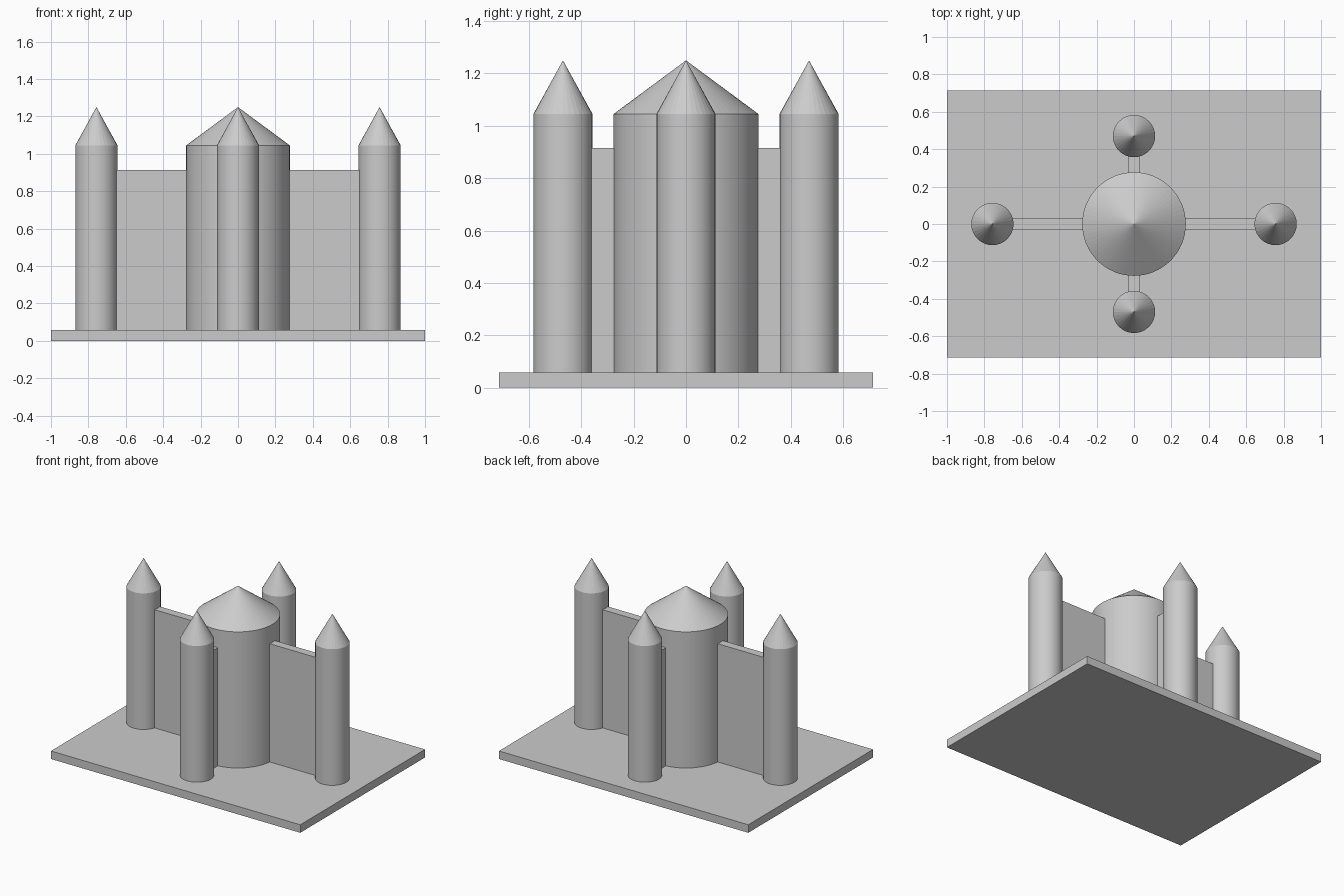
import bpy
from math import atan2, hypot

cube = bpy.data.objects.get("Cube")
if cube:
    bpy.data.objects.remove(cube, do_unlink=True)

stone = bpy.data.materials.new("grey_stone")
stone.use_nodes = True
GREY = (0.6, 0.6, 0.6, 1)
stone.diffuse_color = GREY
stone.node_tree.nodes["Principled BSDF"].inputs["Base Color"].default_value = GREY

BASE_TOP, WALL_TOP, EAVES, PEAK = 0.058, 0.915, 1.045, 1.25
WALL_THICKNESS = 0.06


def finish(name):
    obj = bpy.context.object
    obj.name = name
    obj.data.materials.append(stone)
    return obj


def box(name, centre, size, angle=0):
    bpy.ops.mesh.primitive_cube_add(size=1, location=centre, rotation=(0, 0, angle))
    obj = finish(name)
    obj.scale = size
    bpy.ops.object.transform_apply(location=False, rotation=False, scale=True)


def tower(name, x, y, radius, sides):
    # Round shaft with a pointed roof of the same radius
    bpy.ops.mesh.primitive_cylinder_add(
        vertices=sides, radius=radius, depth=EAVES - BASE_TOP,
        location=(x, y, (EAVES + BASE_TOP) / 2))
    finish(name + "_shaft")
    bpy.ops.object.shade_smooth_by_angle()
    bpy.ops.mesh.primitive_cone_add(
        vertices=sides, radius1=radius, radius2=0, depth=PEAK - EAVES,
        location=(x, y, (PEAK + EAVES) / 2))
    finish(name + "_roof")


# Ground slab
box("base_slab", (0, 0, BASE_TOP / 2), (2, 1.43, BASE_TOP))

# Central keep
tower("keep", 0, 0, 0.277, 64)

# Outer towers, each joined to the keep by a thin wall
corners = {"left": (0.757, 0), "right": (-0.757, 0),
           "front": (0, -0.47), "back": (0, 0.47)}
for side, (x, y) in corners.items():
    tower(side + "_tower", x, y, 0.113, 32)
    box(side + "_wall", (x / 2, y / 2, (WALL_TOP + BASE_TOP) / 2),
        (hypot(x, y), WALL_THICKNESS, WALL_TOP - BASE_TOP), atan2(y, x))
